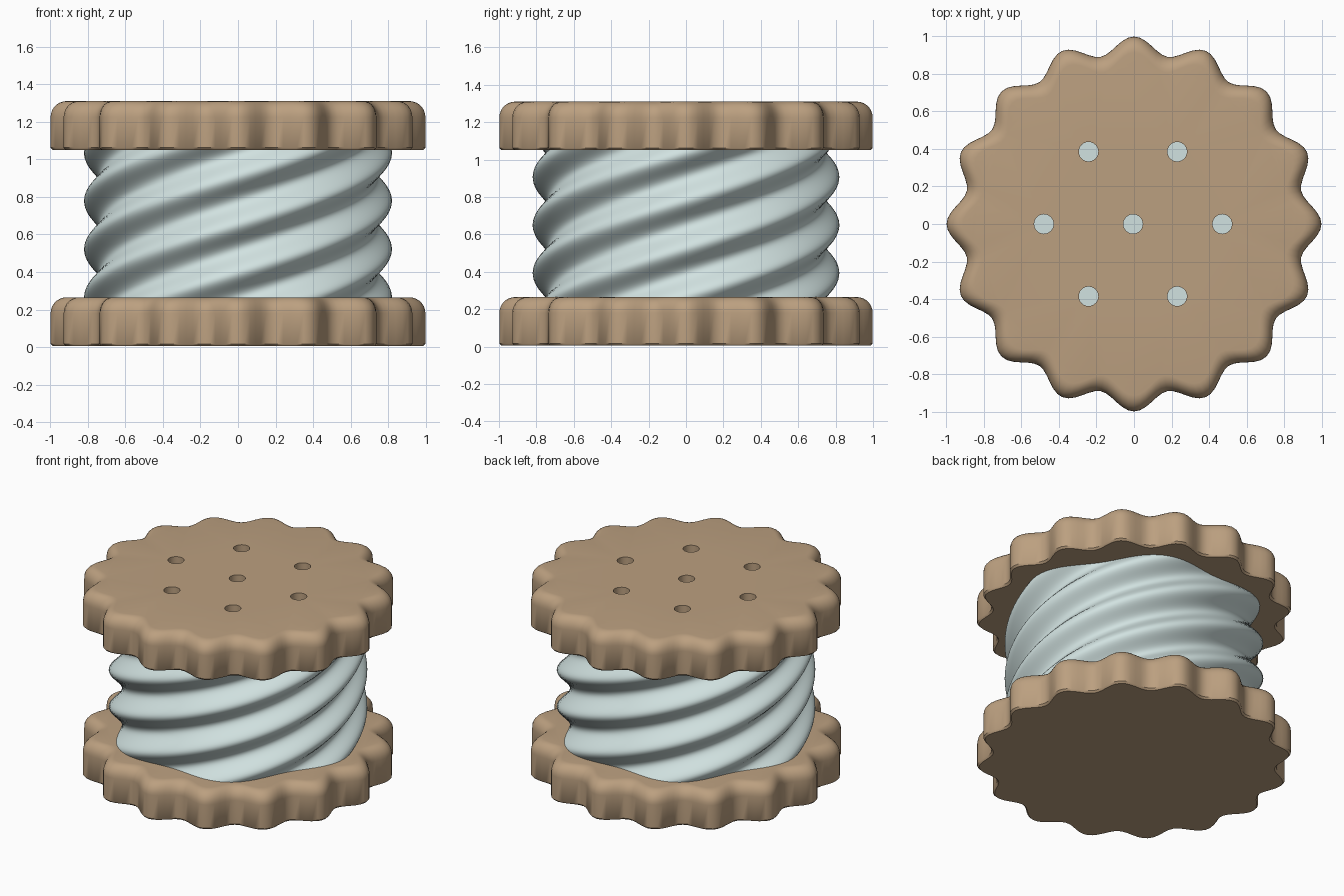
import bpy, bmesh
from math import sin, cos, pi, radians

cube = bpy.data.objects.get("Cube")
if cube:
    bpy.data.objects.remove(cube)


def material(name, rgb):
    m = bpy.data.materials.new(name)
    m.use_nodes = True
    m.diffuse_color = (*rgb, 1)
    m.node_tree.nodes["Principled BSDF"].inputs["Base Color"].default_value = (*rgb, 1)
    return m


tan = material("tan wood", (0.50, 0.35, 0.215))
pale = material("pale blue thread", (0.64, 0.76, 0.75))


def ring(bm, count, point):
    return [bm.verts.new(point(2 * pi * i / count)) for i in range(count)]


def bridge(bm, a, b):
    n = len(a)
    for i in range(n):
        j = (i + 1) % n
        bm.faces.new((a[i], a[j], b[j], b[i]))


def fill(bm, loops):
    """Flat cap between an outer loop and any hole loops."""
    edges = []
    for loop in loops:
        for i, v in enumerate(loop):
            edges.append(bm.edges.get((v, loop[i - 1])) or bm.edges.new((v, loop[i - 1])))
    bmesh.ops.triangle_fill(bm, edges=edges, use_beauty=True)


def finish(bm, name, mat):
    bmesh.ops.recalc_face_normals(bm, faces=bm.faces[:])
    mesh = bpy.data.meshes.new(name)
    bm.to_mesh(mesh)
    bm.free()
    mesh.materials.append(mat)
    ob = bpy.data.objects.new(name, mesh)
    bpy.context.collection.objects.link(ob)
    bpy.ops.object.select_all(action="DESELECT")
    ob.select_set(True)
    bpy.context.view_layer.objects.active = ob
    bpy.ops.object.shade_smooth_by_angle(angle=radians(40))
    return ob


# Scalloped end plates: rounded top rim, crisp lower rim, optional through holes
THICK, ROUND, LOBES = 0.26, 0.085, 16


def plate(name, base, holes=()):
    bm = bmesh.new()
    profile = [(0.012, 0), (0, 0.012)]
    for k in range(8):
        a = k / 7 * pi / 2
        profile.append((ROUND * (1 - cos(a)), THICK - ROUND * (1 - sin(a))))
    rings = []
    for inset, z in profile:
        def edge(t):
            r = 0.953 + 0.045 * cos(LOBES * t) - inset
            return r * cos(t), r * sin(t), base + z
        rings.append(ring(bm, LOBES * 12, edge))
    for a, b in zip(rings, rings[1:]):
        bridge(bm, a, b)
    lower, upper = [rings[0]], [rings[-1]]
    for x, y in holes:
        pair = [ring(bm, 24, lambda t: (x + 0.052 * cos(t), y + 0.052 * sin(t), z))
                for z in (base, base + THICK)]
        bridge(bm, *pair)
        lower.append(pair[0])
        upper.append(pair[1])
    fill(bm, lower)
    fill(bm, upper)
    return finish(bm, name, tan)


holes = [(-0.005, 0), (0.47, 0), (-0.48, 0)]
holes += [(x, y) for x in (0.23, -0.242) for y in (0.385, -0.385)]
plate("bottom_plate", 0.005)
plate("top_plate", 1.05, holes)

# Twisted thread core: six rounded ridges making half a turn
bm = bmesh.new()
LOW, HIGH, STEPS, PITCH = 0.26, 1.055, 48, 1.54
levels = []
for s in range(STEPS + 1):
    z = LOW + (HIGH - LOW) * s / STEPS
    twist = 2 * pi * (z - 0.265) / PITCH

    def ridge(t):
        r = 0.778 + 0.042 * cos(6 * t)
        return r * cos(t + twist), r * sin(t + twist), z
    levels.append(ring(bm, 144, ridge))
for a, b in zip(levels, levels[1:]):
    bridge(bm, a, b)
fill(bm, [levels[0]])
fill(bm, [levels[-1]])
finish(bm, "thread_core", pale)
